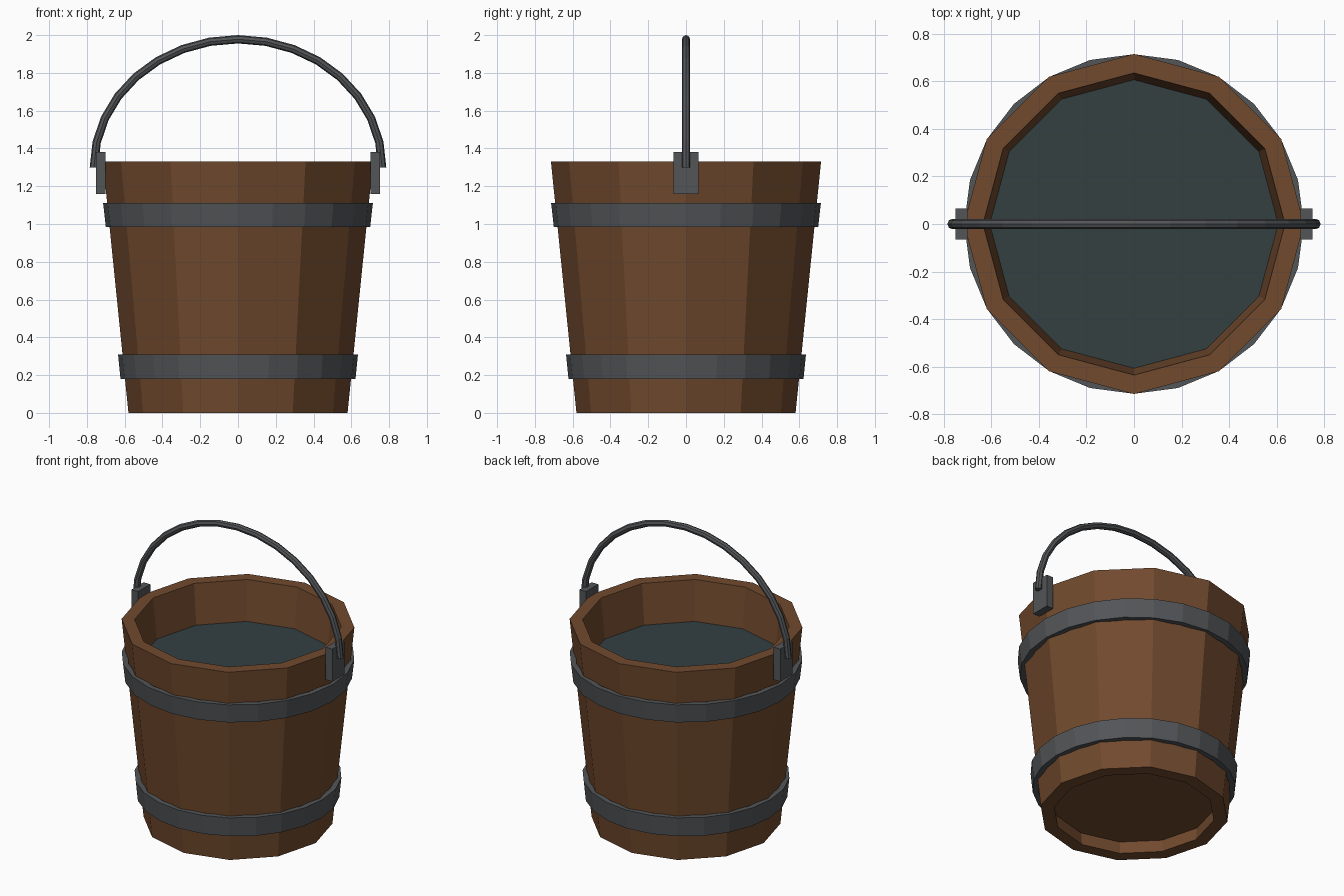
import bpy, bmesh
from math import sin, cos, pi, radians

if "Cube" in bpy.data.objects:
    bpy.data.objects.remove(bpy.data.objects["Cube"])

def material(name, rgb):
    m = bpy.data.materials.new(name)
    m.diffuse_color = (*rgb, 1)
    m.use_nodes = True
    m.node_tree.nodes["Principled BSDF"].inputs["Base Color"].default_value = m.diffuse_color
    return m

WOOD = material("wood", (0.165, 0.068, 0.027))
IRON = material("iron", (0.085, 0.09, 0.096))
WATER = material("water", (0.033, 0.05, 0.053))

def finish(name, bm, mat):
    bmesh.ops.recalc_face_normals(bm, faces=bm.faces)
    me = bpy.data.meshes.new(name)
    bm.to_mesh(me)
    bm.free()
    me.materials.append(mat)
    ob = bpy.data.objects.new(name, me)
    bpy.context.collection.objects.link(ob)
    return ob

def lathe(name, profile, sides, mat):
    """Revolve a closed (radius, z) profile around z."""
    bm = bmesh.new()
    rings = [[bm.verts.new((r * cos(2 * pi * i / sides), r * sin(2 * pi * i / sides), z))
              for r, z in profile] for i in range(sides)]
    n = len(profile)
    for i in range(sides):
        a, b = rings[i], rings[(i + 1) % sides]
        for k in range(n):
            bm.faces.new((a[k], b[k], b[(k + 1) % n], a[(k + 1) % n]))
    return finish(name, bm, mat)

def disc(name, r_low, r_high, z, depth, mat):
    bm = bmesh.new()
    bmesh.ops.create_cone(bm, cap_ends=True, segments=12, radius1=r_low,
                          radius2=r_high, depth=depth)
    # turn so that one corner lies on +x, like the staves
    for v in bm.verts:
        v.co.z += z
    return finish(name, bm, mat)

# Staves: twelve separate tapered planks
bm = bmesh.new()
profile = [(0.58, 0), (0.715, 1.33), (0.635, 1.33), (0.495, 0)]
for i in range(12):
    a, b = [[bm.verts.new((r * cos(t), r * sin(t), z)) for r, z in profile]
            for t in (radians(30 * i), radians(30 * i + 30))]
    bm.faces.new(a)
    bm.faces.new(b)
    for k in range(4):
        bm.faces.new((a[k], b[k], b[(k + 1) % 4], a[(k + 1) % 4]))
finish("staves", bm, WOOD)

# Recessed floor and water surface
disc("floor", 0.504, 0.509, 0.11, 0.05, WOOD)
disc("water", 0.604, 0.607, 1.045, 0.03, WATER)

# Iron hoops
for name, z0, z1, r0, r1 in (("lower_hoop", 0.18, 0.31, 0.622, 0.635),
                             ("upper_hoop", 0.985, 1.11, 0.70, 0.714)):
    lathe(name, [(r0, z0), (r1, z1), (r1 - 0.035, z1), (r0 - 0.035, z0)], 24, IRON)

# Handle lugs
for name, s in (("left_lug", -1), ("right_lug", 1)):
    bm = bmesh.new()
    bmesh.ops.create_cube(bm, size=1)
    for v in bm.verts:
        v.co = (v.co.x * 0.05 + s * 0.726, v.co.y * 0.13, v.co.z * 0.22 + 1.27)
    finish(name, bm, IRON)

# Handle: elliptical arch with an octagonal section
bm = bmesh.new()
rings = []
for i in range(17):
    t = pi * i / 16
    nx, nz = 0.678 * cos(t), 0.763 * sin(t)
    l = (nx * nx + nz * nz) ** 0.5
    ring = []
    for k in range(8):
        p = 2 * pi * k / 8
        o = 0.022 * cos(p)
        ring.append(bm.verts.new((0.763 * cos(t) + o * nx / l, 0.022 * sin(p),
                                  1.30 + 0.678 * sin(t) + o * nz / l)))
    rings.append(ring)
for a, b in zip(rings, rings[1:]):
    for k in range(8):
        bm.faces.new((a[k], a[(k + 1) % 8], b[(k + 1) % 8], b[k]))
bm.faces.new(rings[0])
bm.faces.new(rings[-1])
finish("handle", bm, IRON)
